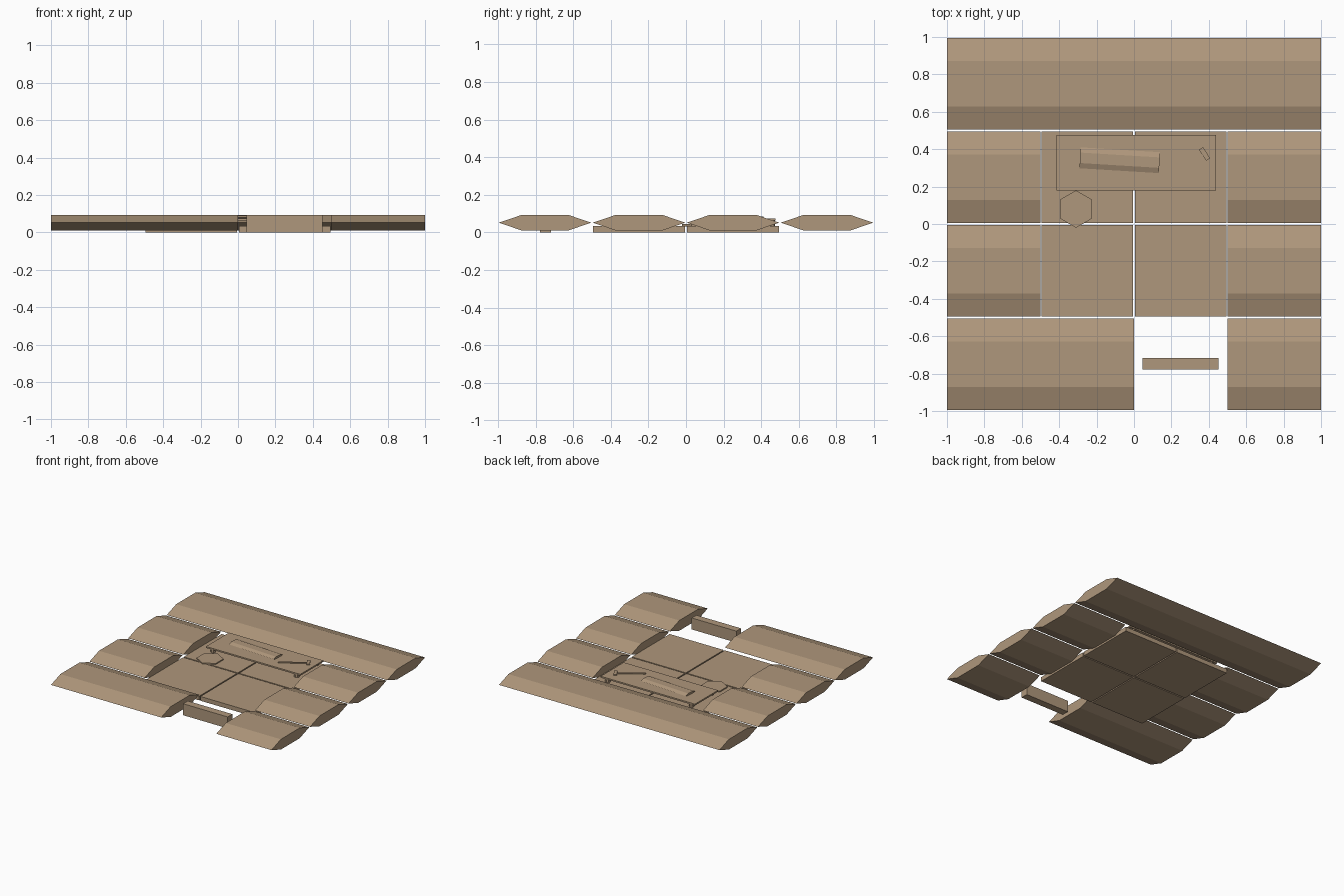
import bpy
import bmesh
from math import radians, cos, sin, pi
from mathutils import Matrix

cube = bpy.data.objects.get("Cube")
if cube:
    bpy.data.objects.remove(cube, do_unlink=True)

brown = bpy.data.materials.new("brown_wood")
brown.use_nodes = True
colour = (0.43, 0.31, 0.20, 1)
brown.diffuse_color = colour
brown.node_tree.nodes["Principled BSDF"].inputs["Base Color"].default_value = colour


def finish(name, bm, centre, turn=0):
    """Turn mesh data into a placed, flat-shaded object."""
    bmesh.ops.recalc_face_normals(bm, faces=bm.faces)
    mesh = bpy.data.meshes.new(name)
    bm.to_mesh(mesh)
    bm.free()
    mesh.materials.append(brown)
    ob = bpy.data.objects.new(name, mesh)
    ob.location = centre
    ob.rotation_euler.z = radians(turn)
    bpy.context.collection.objects.link(ob)
    return ob


def box(name, centre, size, turn=0):
    bm = bmesh.new()
    bmesh.ops.create_cube(bm, size=1, matrix=Matrix.Diagonal((*size, 1)))
    return finish(name, bm, centre, turn)


def log(name, centre, length, width, height, turn=0):
    """Flattened six-sided bar lying along x."""
    bm = bmesh.new()
    w, h, flat = width / 2, height / 2, width / 4
    profile = [(-w, 0), (-flat, h), (flat, h), (w, 0), (flat, -h), (-flat, -h)]
    ring = [bm.verts.new((-length / 2, y, z)) for y, z in profile]
    face = bm.faces.new(ring)
    out = bmesh.ops.extrude_face_region(bm, geom=[face], use_keep_orig=True)
    moved = [v for v in out["geom"] if isinstance(v, bmesh.types.BMVert)]
    bmesh.ops.translate(bm, verts=moved, vec=(length, 0, 0))
    return finish(name, bm, centre, turn)


def post(name, centre, radius, height, sides):
    bm = bmesh.new()
    bmesh.ops.create_cone(bm, cap_ends=True, segments=sides, radius1=radius,
                          radius2=radius, depth=height)
    return finish(name, bm, centre)


# Wall logs: each row lists its x spans
rows = {
    "back": (0.75, [(-1, 1)]),
    "middle_back": (0.25, [(-1, -0.5), (0.5, 1)]),
    "middle_front": (-0.25, [(-1, -0.5), (0.5, 1)]),
    "front": (-0.75, [(-1, 0), (0.5, 1)]),
}
for row, (y, spans) in rows.items():
    for i, (a, b) in enumerate(spans):
        log(f"{row}_log_{i + 1}", ((a + b) / 2, y, 0.052), b - a, 0.49, 0.084)

# Floor slabs
for x in (-0.25, 0.25):
    for y in (-0.25, 0.25):
        side = "left" if x > 0 else "right"
        end = "back" if y > 0 else "front"
        box(f"floor_slab_{end}_{side}", (x, y, 0.0175), (0.49, 0.49, 0.035))

# Door beam in the front opening
box("door_beam", (0.248, -0.747, 0.047), (0.405, 0.06, 0.094))

# Table
tx, ty = 0.012, 0.328
box("table_top", (tx, ty, 0.069), (0.855, 0.298, 0.012))
for sx in (-1, 1):
    for sy in (-1, 1):
        post("table_leg", (tx + sx * 0.38, ty + sy * 0.125, 0.049), 0.02, 0.03, 8)

# Bedroll on the table
log("bedroll", (-0.076, 0.341, 0.08), 0.425, 0.112, 0.022, -3.5)

# Hammer on the table
angle = 33
box("hammer_handle", (0.285, 0.315, 0.078), (0.23, 0.012, 0.008), angle)
box("hammer_head", (0.285 + 0.11 * cos(angle * pi / 180),
                    0.315 + 0.11 * sin(angle * pi / 180), 0.079),
    (0.025, 0.07, 0.01), angle)

# Low stool beside the table
post("stool", (-0.31, 0.08, 0.038), 0.1, 0.012, 6)
